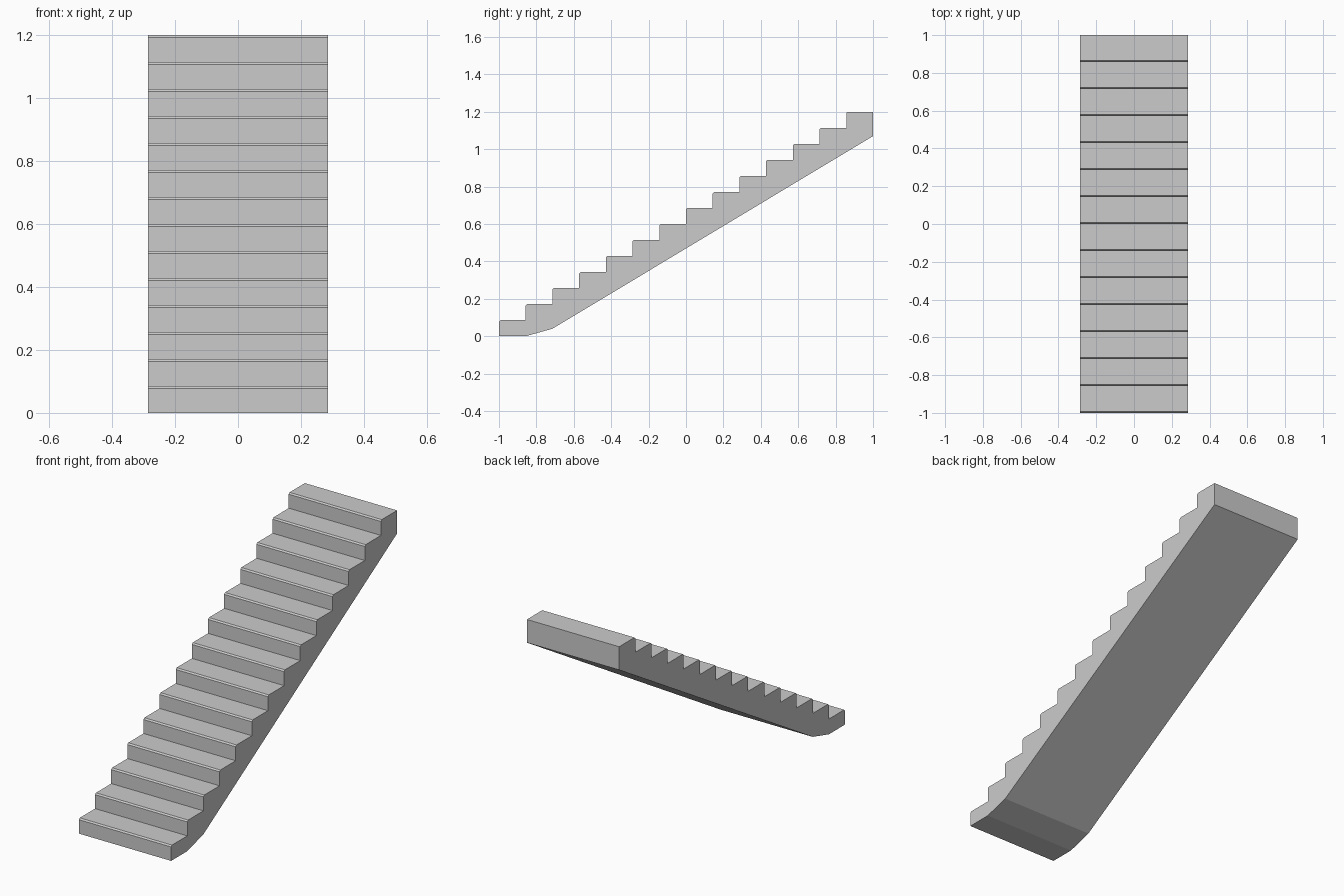
import bpy
import bmesh

cube = bpy.data.objects.get("Cube")
if cube:
    bpy.data.objects.remove(cube, do_unlink=True)

STEPS = 14
TREAD = 2.0 / STEPS
RISE = 1.2 / STEPS
HALF_WIDTH = 2 * TREAD
CHAMFER = 0.0075

# Plain concrete grey
concrete = bpy.data.materials.new("concrete grey")
concrete.use_nodes = True
grey = (0.6, 0.6, 0.6, 1.0)
concrete.diffuse_color = grey
concrete.node_tree.nodes["Principled BSDF"].inputs["Base Color"].default_value = grey

# Side profile (y, z): sloping soffit with a kinked foot, then the chamfered steps
profile = [(-1 + TREAD, 0), (-1 + 2 * TREAD, 0.04), (1, 1.07), (1, 1.2)]
for i in reversed(range(STEPS)):
    y, top = -1 + i * TREAD, (i + 1) * RISE
    profile += [(y + CHAMFER, top), (y, top - CHAMFER), (y, top - RISE)]

# Extrude the profile across the width of the flight
bm = bmesh.new()
side = bm.faces.new([bm.verts.new((-HALF_WIDTH, y, z)) for y, z in profile])
extruded = bmesh.ops.extrude_face_region(bm, geom=[side], use_keep_orig=True)
moved = [v for v in extruded["geom"] if isinstance(v, bmesh.types.BMVert)]
bmesh.ops.translate(bm, verts=moved, vec=(2 * HALF_WIDTH, 0, 0))
bmesh.ops.recalc_face_normals(bm, faces=bm.faces)

mesh = bpy.data.meshes.new("stair_flight")
bm.to_mesh(mesh)
bm.free()
mesh.materials.append(concrete)
bpy.context.collection.objects.link(bpy.data.objects.new("stair_flight", mesh))
